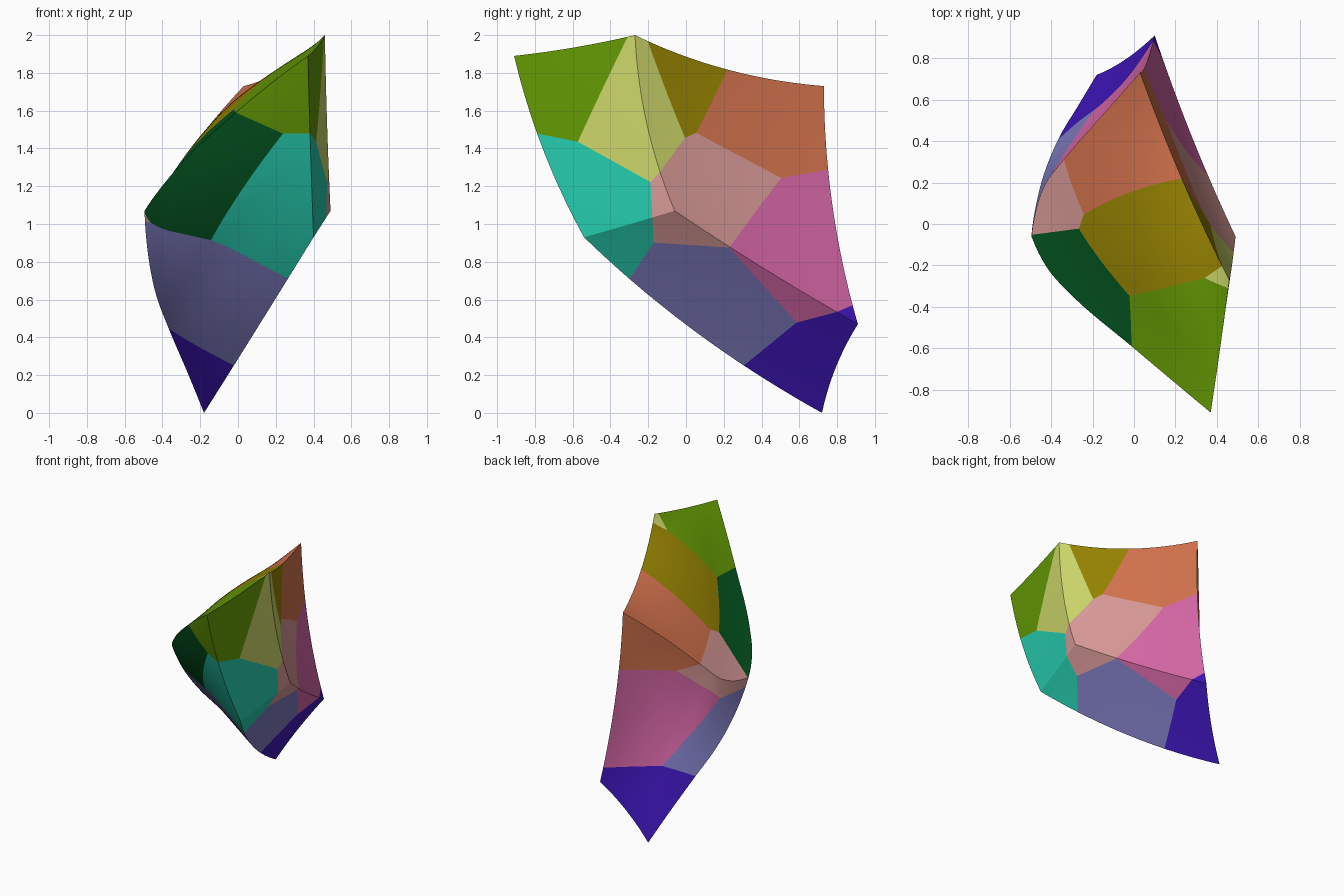
import bpy, bmesh, math
from itertools import combinations
from mathutils import Vector

if "Cube" in bpy.data.objects:
    bpy.data.objects.remove(bpy.data.objects["Cube"])

N = 28  # grid steps per side of the warped block

# Eight corners of the warped block
CORNERS = {
    "A": (0.37, -0.91, 1.89), "B": (0.46, -0.27, 2.0),
    "C": (0.03, 0.73, 1.73), "D": (0.10, 0.91, 0.47),
    "E": (-0.18, 0.72, 0.0), "F": (0.40, -0.54, 0.93),
    "G": (0.49, -0.06, 1.07), "H": (-0.495, -0.06, 1.07),
}

# Points each curved edge passes through between its corners
EDGES = {
    "AB": [(0.417, -0.59, 1.935)],
    "BC": [(0.235, 0.21, 1.82)],
    "CD": [(0.06, 0.775, 1.10)],
    "DE": [(-0.055, 0.785, 0.22)],
    "EF": [(0.09, 0.05, 0.43)],
    "AF": [(0.384, -0.755, 1.39)],
    "BG": [(0.472, -0.205, 1.52)],
    "DG": [(0.28, 0.42, 0.76)],
    "FG": [(0.445, -0.295, 1.0)],
    "AH": [(0.0, -0.6, 1.6), (-0.31, -0.335, 1.31), (-0.41, -0.225, 1.19)],
    "CH": [(-0.17, 0.505, 1.50), (-0.34, 0.31, 1.27), (-0.435, 0.18, 1.13)],
    "EH": [(-0.27, 0.57, 0.22), (-0.36, 0.42, 0.43), (-0.435, 0.24, 0.63),
           (-0.475, 0.08, 0.83)],
}

# Six sides: corners in order, and how far the middle swells
SIDES = {
    "ABGF": (0, 0, 0), "BCDG": (0, 0, 0), "FGDE": (0, 0, 0),
    "ABCH": (-0.032, 0, 0.032),
    "AHEF": (-0.028, -0.019, -0.008),
    "CHED": (0.043, -0.041, 0),
}

# Colour cells: name, sRGB, seed position, reach
CELLS = [
    ("leaf green", (101, 154, 4), (0.09, -0.44, 1.69), -0.053),
    ("pale yellow", (205, 215, 106), (0.205, -0.30, 1.615), -0.09),
    ("olive", (152, 132, 2), (-0.02, -0.086, 1.722), 0.0),
    ("terracotta", (214, 116, 78), (0.0, 0.355, 1.51), 0.0),
    ("dusty pink", (218, 155, 152), (0.045, 0.19, 1.165), 0.0),
    ("orchid", (217, 104, 169), (0.0, 0.455, 0.943), 0.0),
    ("teal", (38, 206, 176), (0.033, -0.545, 1.128), 0.0),
    ("slate purple", (128, 125, 194), (-0.02, 0.155, 0.687), 0.0),
    ("indigo", (64, 22, 190), (-0.19, 0.71, 0.10), 0.0),
    ("dark green", (4, 86, 33), (-0.07, -0.42, 1.31), 0.015),
]
SEEDS = [(Vector(c[2]), c[3]) for c in CELLS]


def linear(c):
    c /= 255
    return c / 12.92 if c <= 0.04045 else ((c + 0.055) / 1.055) ** 2.4


def curve(a, b):
    """Smooth curve through an edge's points, returned as N + 1 samples."""
    key = min(a, b) + max(a, b)
    pts = [Vector(p) for p in [CORNERS[key[0]], *EDGES[key], CORNERS[key[1]]]]
    t = [0.0]
    for p, q in zip(pts, pts[1:]):
        t.append(t[-1] + (q - p).length)
    t = [x / t[-1] for x in t]
    h = [y - x for x, y in zip(t, t[1:])]
    d = [(q - p) / s for p, q, s in zip(pts, pts[1:], h)]
    m = [(d[i] * h[i + 1] + d[i + 1] * h[i]) / (h[i] + h[i + 1])
         for i in range(len(d) - 1)]
    m = [d[0] * 2 - m[0], *m, d[-1] * 2 - m[-1]]
    out = []
    for k in range(N + 1):
        s = k / N
        i = max(j for j in range(len(h)) if t[j] <= s + 1e-9)
        x = (s - t[i]) / h[i]
        out.append(pts[i] * (2 * x**3 - 3 * x**2 + 1)
                   + m[i] * (h[i] * (x**3 - 2 * x**2 + x))
                   + pts[i + 1] * (3 * x**2 - 2 * x**3)
                   + m[i + 1] * (h[i] * (x**3 - x**2)))
    return out if a < b else out[::-1]


def add_side(bm, names, swell):
    """Fill the four curved edges of one side with a blended grid."""
    a, b, c, d = names
    low, high, left, right = curve(a, b), curve(d, c), curve(a, d), curve(b, c)
    pa, pb, pc, pd = (Vector(CORNERS[n]) for n in names)
    grid = []
    for j in range(N + 1):
        v = j / N
        row = []
        for i in range(N + 1):
            u = i / N
            p = low[i] * (1 - v) + high[i] * v + left[j] * (1 - u) + right[j] * u
            p -= (pa * (1 - u) + pb * u) * (1 - v) + (pd * (1 - u) + pc * u) * v
            p += Vector(swell) * (16 * u * (1 - u) * v * (1 - v))
            row.append(bm.verts.new(p))
        grid.append(row)
    for j in range(N):
        for i in range(N):
            bm.faces.new((grid[j][i], grid[j][i + 1],
                          grid[j + 1][i + 1], grid[j + 1][i]))


def scores(p):
    return [(p - s).length_squared - r for s, r in SEEDS]


# Warped block
bm = bmesh.new()
for side, swell in SIDES.items():
    add_side(bm, side, swell)
bmesh.ops.remove_doubles(bm, verts=bm.verts, dist=0.0005)
bmesh.ops.recalc_face_normals(bm, faces=bm.faces)

# Cut the surface along the borders between neighbouring colour cells
for i, j in combinations(range(len(SEEDS)), 2):
    (sa, ra), (sb, rb) = SEEDS[i], SEEDS[j]
    n = sb - sa
    k = ((sb.length_squared - rb) - (sa.length_squared - ra)) / 2
    faces = []
    for f in bm.faces:
        sc = scores(f.calc_center_median())
        if max(sc[i], sc[j]) < min(sc) + 0.15:
            faces.append(f)
    if not faces:
        continue
    edges = list({e for f in faces for e in f.edges})
    verts = list({v for f in faces for v in f.verts})
    bmesh.ops.bisect_plane(bm, geom=verts + edges + faces, dist=0.0001,
                           plane_co=n * (k / n.length_squared), plane_no=n)

# Colour each face by its cell
for f in bm.faces:
    sc = scores(f.calc_center_median())
    f.material_index = sc.index(min(sc))

mesh = bpy.data.meshes.new("warped_block")
bm.to_mesh(mesh)
bm.free()
for name, rgb, _, _ in CELLS:
    mat = bpy.data.materials.new(name)
    mat.diffuse_color = (*[linear(c) for c in rgb], 1.0)
    mat.use_nodes = True
    mat.node_tree.nodes["Principled BSDF"].inputs["Base Color"].default_value = mat.diffuse_color
    mesh.materials.append(mat)

block = bpy.data.objects.new("warped_block", mesh)
bpy.context.collection.objects.link(block)
bpy.context.view_layer.objects.active = block
block.select_set(True)
bpy.ops.object.shade_smooth_by_angle(angle=math.radians(25))
